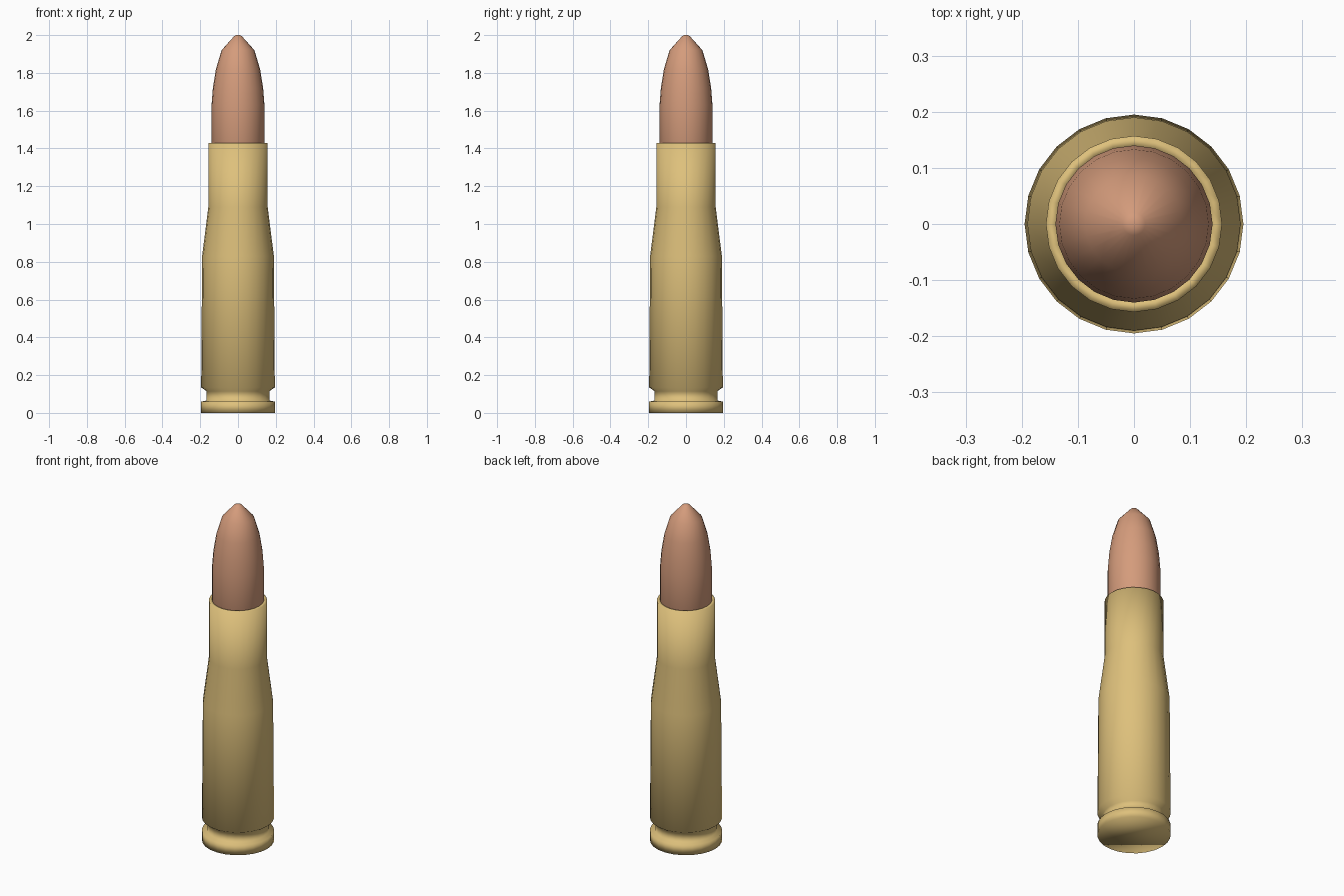
import bpy
import math

SIDES = 24

default_cube = bpy.data.objects.get("Cube")
if default_cube:
    bpy.data.objects.remove(default_cube, do_unlink=True)


def make_material(name, colour):
    mat = bpy.data.materials.new(name)
    mat.use_nodes = True
    mat.diffuse_color = colour
    mat.node_tree.nodes["Principled BSDF"].inputs["Base Color"].default_value = colour
    return mat


def lathe(name, profile, material):
    """Spin a (radius, height) profile about z and close both ends."""
    verts, faces = [], []
    for radius, height in profile:
        for i in range(SIDES):
            angle = math.tau * i / SIDES
            verts.append((radius * math.cos(angle), radius * math.sin(angle), height))
    for ring in range(len(profile) - 1):
        low, high = ring * SIDES, (ring + 1) * SIDES
        for i in range(SIDES):
            j = (i + 1) % SIDES
            faces.append((low + i, low + j, high + j, high + i))
    faces.append(tuple(reversed(range(SIDES))))
    faces.append(tuple(range(len(verts) - SIDES, len(verts))))

    mesh = bpy.data.meshes.new(name)
    mesh.from_pydata(verts, [], faces)
    mesh.materials.append(material)
    mesh.shade_smooth()
    obj = bpy.data.objects.new(name, mesh)
    bpy.context.collection.objects.link(obj)
    return obj


brass = make_material("brass", (0.73, 0.53, 0.20, 1))
copper = make_material("copper", (0.66, 0.33, 0.20, 1))

# Case: rim, extractor groove, tapered body, shoulder, neck and inner lip
lathe("case", [
    (0.195, 0.0), (0.195, 0.06), (0.167, 0.065), (0.167, 0.115),
    (0.195, 0.135), (0.19, 0.83), (0.157, 1.09), (0.157, 1.43),
    (0.138, 1.43), (0.134, 1.40),
], brass)

# Pointed tip seated in the neck, with a small blunt end
lathe("projectile", [
    (0.133, 1.41), (0.14, 1.43), (0.14, 1.63), (0.133, 1.72),
    (0.117, 1.82), (0.087, 1.92), (0.02, 1.995), (0.008, 2.0),
], copper)
